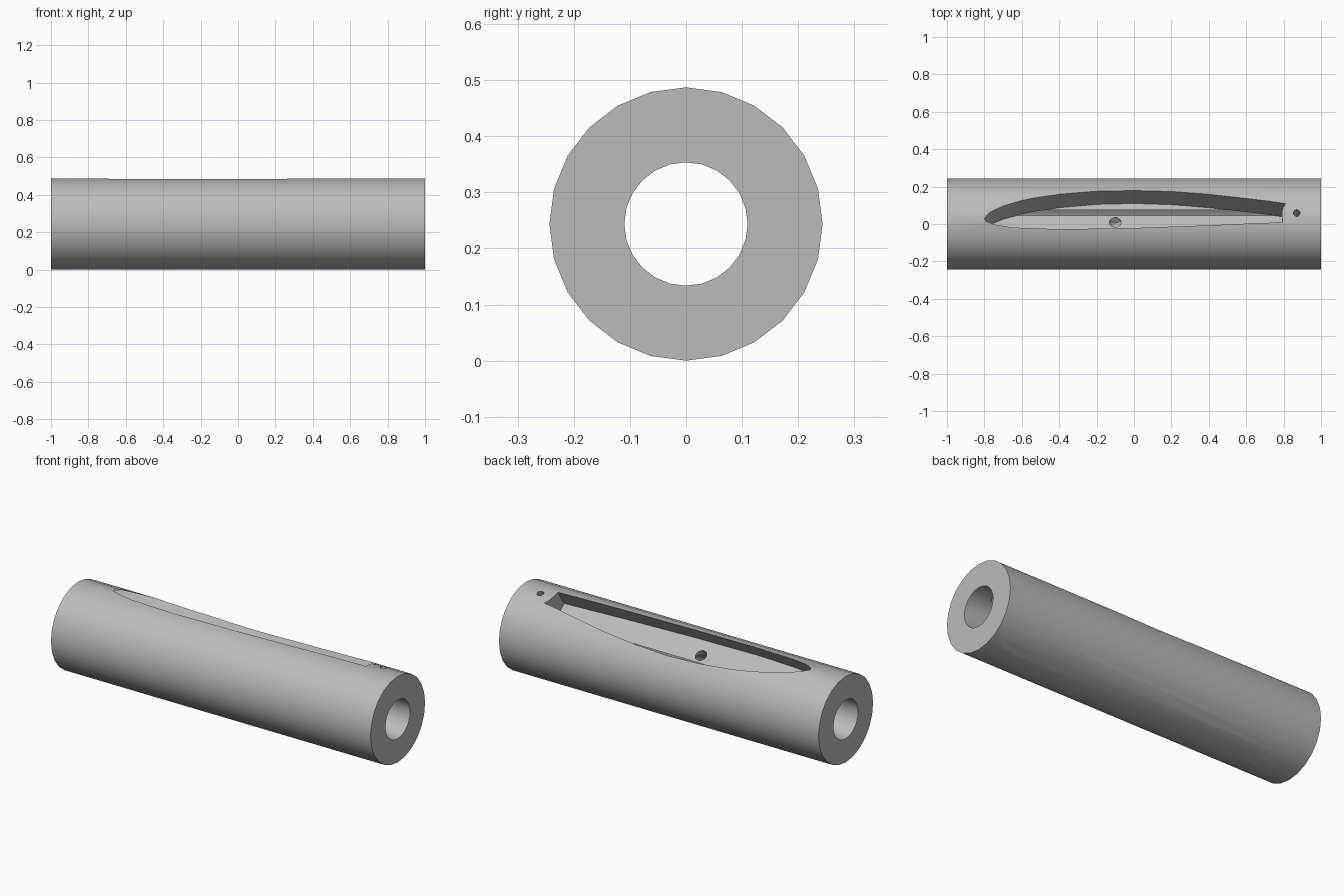
import bpy, bmesh, math
from mathutils import Vector

cube = bpy.data.objects.get("Cube")
if cube:
    bpy.data.objects.remove(cube, do_unlink=True)

RADIUS, BORE, TILT = 0.2435, 0.11, math.radians(33)
FLOOR = 0.108  # distance of the pocket floor from the tube axis
OUT = Vector((0, math.sin(TILT), math.cos(TILT)))     # pocket opening direction
ACROSS = Vector((0, math.cos(TILT), -math.sin(TILT)))  # across the pocket floor

steel = bpy.data.materials.new("grey_steel")
steel.use_nodes = True
grey = (0.5, 0.5, 0.5, 1)
steel.diffuse_color = grey
steel.node_tree.nodes["Principled BSDF"].inputs["Base Color"].default_value = grey


def make_object(name, bm):
    bmesh.ops.recalc_face_normals(bm, faces=bm.faces)
    mesh = bpy.data.meshes.new(name)
    bm.to_mesh(mesh)
    bm.free()
    obj = bpy.data.objects.new(name, mesh)
    bpy.context.collection.objects.link(obj)
    mesh.materials.append(steel)
    return obj


def prism(name, outline, low, high, side):
    """Extrude an (along, across) outline outward; side -1 mirrors it to the underside."""
    bm = bmesh.new()
    verts = []
    for x, u in outline:
        p = Vector((x, 0, 0)) + ACROSS * u + OUT * low
        verts.append(bm.verts.new(p))
    face = bm.faces.new(verts)
    new = bmesh.ops.extrude_face_region(bm, geom=[face])["geom"]
    moved = [v for v in new if isinstance(v, bmesh.types.BMVert)]
    bmesh.ops.translate(bm, verts=moved, vec=OUT * (high - low))
    for v in bm.verts:
        v.co.z = RADIUS + side * v.co.z
    return make_object(name, bm)


def circle(x, u, r, n=20):
    return [(x + r * math.cos(i * math.tau / n), u + r * math.sin(i * math.tau / n))
            for i in range(n)]


# Tube with a straight bore
bm = bmesh.new()
rings = []
for x in (-1, 1):
    for r in (RADIUS, BORE):
        rings.append([bm.verts.new((x, r * math.sin(i * math.tau / 24),
                                    RADIUS + r * math.cos(i * math.tau / 24)))
                      for i in range(24)])
for a, b in ((0, 1), (1, 3), (3, 2), (2, 0)):
    for i in range(24):
        j = (i + 1) % 24
        bm.faces.new((rings[a][i], rings[a][j], rings[b][j], rings[b][i]))
tube = make_object("slotted_tube", bm)

# Blade pocket outline: curved side, rounded tip, straight side, arc around the pivot
pocket = [(0.81, -0.026), (0.6, 0.006), (0.4, 0.034), (0.2, 0.053), (0, 0.061),
          (-0.2, 0.055), (-0.4, 0.034), (-0.52, 0.012), (-0.6, -0.008), (-0.7, -0.04),
          (-0.77, -0.075), (-0.8, -0.105), (-0.79, -0.12), (-0.75, -0.134),
          (-0.65, -0.147), (-0.4, -0.154), (0, -0.149), (0.4, -0.138), (0.795, -0.124),
          (0.792, -0.1), (0.79, -0.075), (0.796, -0.05)]

# Matching cuts on the upper and lower sides
cutters = []
for side in (1, -1):
    cutters.append(prism("pocket_cutter", pocket, FLOOR, 0.4, side))
    cutters.append(prism("screw_hole_cutter", circle(-0.1, -0.06, 0.031), 0.03, 0.15, side))
    cutters.append(prism("pivot_hole_cutter", circle(0.87, -0.078, 0.018, 12), 0.04, 0.4, side))
for cutter in cutters:
    cutter.hide_render = True
    cut = tube.modifiers.new(cutter.name, "BOOLEAN")
    cut.operation, cut.solver, cut.object = "DIFFERENCE", "EXACT", cutter

# Bake the cuts and discard the cutters
bpy.context.view_layer.update()
baked = bpy.data.meshes.new_from_object(tube.evaluated_get(bpy.context.evaluated_depsgraph_get()))
tube.modifiers.clear()
tube.data = baked
for cutter in cutters:
    bpy.data.objects.remove(cutter, do_unlink=True)

bpy.ops.object.select_all(action="DESELECT")
tube.select_set(True)
bpy.context.view_layer.objects.active = tube
bpy.ops.object.shade_smooth_by_angle(angle=math.radians(30))
